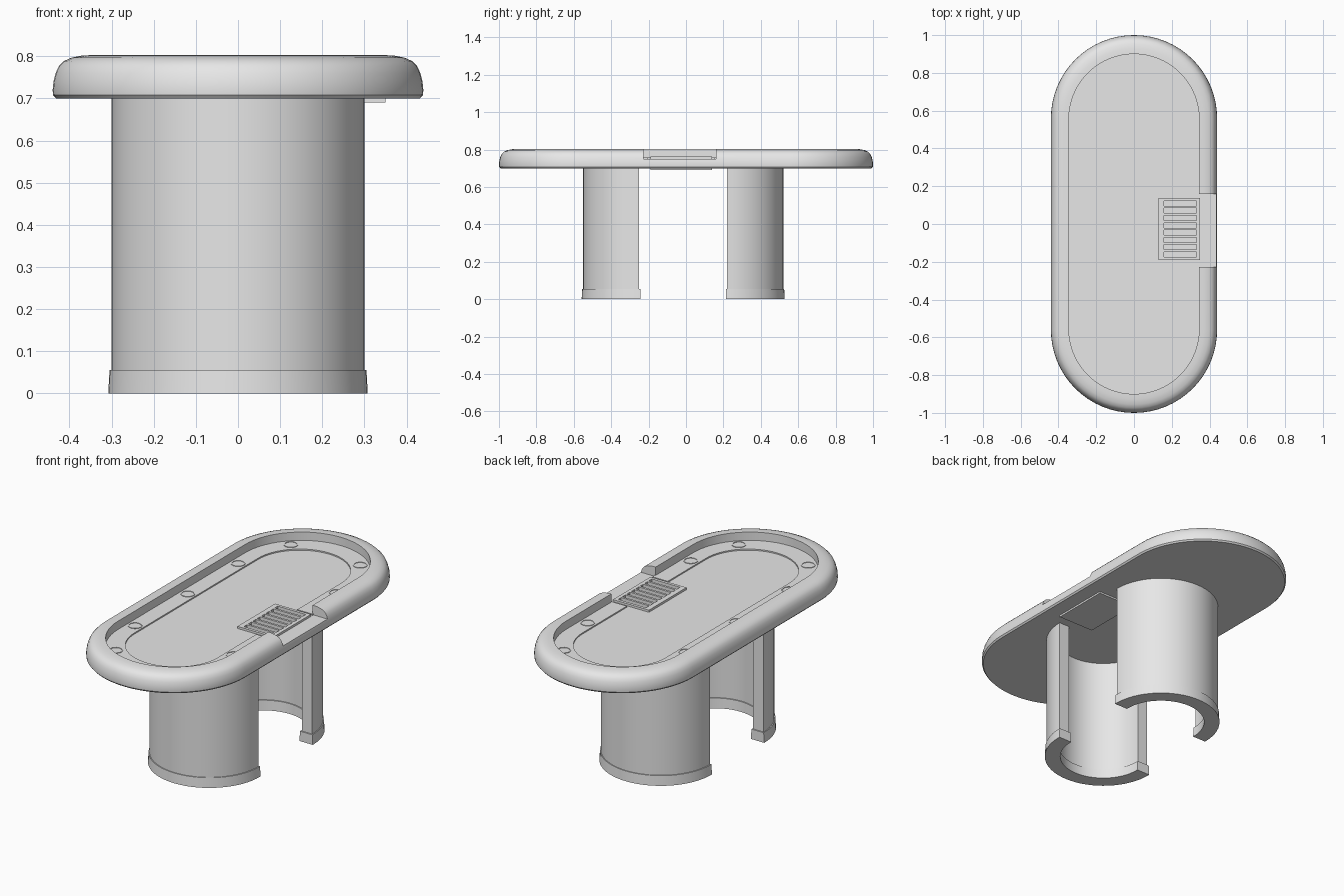
import bpy, bmesh, math
from mathutils import Matrix

if "Cube" in bpy.data.objects:
    bpy.data.objects.remove(bpy.data.objects["Cube"])

grey = bpy.data.materials.new("light_grey")
grey.use_nodes = True
grey.diffuse_color = (0.8, 0.8, 0.8, 1)
grey.node_tree.nodes["Principled BSDF"].inputs["Base Color"].default_value = (0.8, 0.8, 0.8, 1)


def finish(bm, name, smooth=True):
    bmesh.ops.recalc_face_normals(bm, faces=bm.faces)
    mesh = bpy.data.meshes.new(name)
    bm.to_mesh(mesh)
    bm.free()
    mesh.materials.append(grey)
    obj = bpy.data.objects.new(name, mesh)
    bpy.context.collection.objects.link(obj)
    if smooth:
        shade(obj)
    return obj


def activate(obj):
    bpy.ops.object.select_all(action='DESELECT')
    obj.select_set(True)
    bpy.context.view_layer.objects.active = obj


def shade(obj):
    activate(obj)
    bpy.ops.object.shade_smooth_by_angle(angle=math.radians(35))


def add_box(bm, x0, x1, y0, y1, z0, z1):
    m = Matrix.Translation(((x0 + x1) / 2, (y0 + y1) / 2, (z0 + z1) / 2))
    bmesh.ops.create_cube(bm, size=1, matrix=m @ Matrix.Diagonal((x1 - x0, y1 - y0, z1 - z0, 1)))


def box(name, *bounds):
    bm = bmesh.new()
    add_box(bm, *bounds)
    return finish(bm, name, False)


def cut(obj, *bounds):
    """Subtract a box from an object."""
    cutter = box("cutter", *bounds)
    cutter.hide_render = True
    mod = obj.modifiers.new("cut", 'BOOLEAN')
    mod.operation, mod.solver, mod.object = 'DIFFERENCE', 'EXACT', cutter
    activate(obj)
    bpy.ops.object.modifier_apply(modifier=mod.name)
    bpy.data.objects.remove(cutter)
    shade(obj)


def stadium(bm, r, c, z, n=32):
    """Loop of two half circles of radius r centred at y = +c and -c."""
    pts = []
    for side in (1, -1):
        for i in range(n + 1):
            a = math.pi * i / n
            pts.append(bm.verts.new((side * r * math.cos(a), side * (c + r * math.sin(a)), z)))
    return pts


def bridge(bm, a, b):
    for i in range(len(a)):
        j = (i + 1) % len(a)
        bm.faces.new((a[i], a[j], b[j], b[i]))


def oval_ring(name, profile):
    """Sweep a closed profile of (radius, centre, z) around the oval."""
    bm = bmesh.new()
    loops = [stadium(bm, *p) for p in profile]
    for a, b in zip(loops, loops[1:] + loops[:1]):
        bridge(bm, a, b)
    return finish(bm, name)


def oval_disc(name, r, c, z0, z1):
    bm = bmesh.new()
    low, high = stadium(bm, r, c, z0), stadium(bm, r, c, z1)
    bridge(bm, low, high)
    bm.faces.new(low)
    bm.faces.new(high)
    return finish(bm, name)


def half_shell(name, yc, direction, r_in, r_out, z0, z1, lap=0, taper=0, n=32):
    """Half tube open towards the table centre; lap extends its two ends."""
    bm = bmesh.new()
    sections = []
    for i in range(-1, n + 2):
        a = math.pi * min(max(i, 0), n) / n
        off = -lap if i in (-1, n + 1) else 0
        if lap == 0 and i in (-1, n + 1):
            continue
        sections.append([bm.verts.new((r * math.cos(a), yc + direction * (r * math.sin(a) + off), z))
                         for r, z in ((r_out, z0), (r_out - taper, z1), (r_in + taper, z1), (r_in, z0))])
    for a, b in zip(sections, sections[1:]):
        bridge(bm, a, b)
    bm.faces.new(sections[0])
    bm.faces.new(sections[-1])
    return finish(bm, name)


# Padded rail with the dealer gap on the +x side
GAP = (-0.228, 0.16)
rail = oval_ring("padded_rail", [
    (0.345, 0.555, 0.70), (0.432, 0.56, 0.70), (0.439, 0.56, 0.708), (0.44, 0.56, 0.72),
    (0.438, 0.56, 0.74), (0.433, 0.56, 0.76), (0.425, 0.56, 0.777), (0.413, 0.56, 0.789),
    (0.395, 0.56, 0.797), (0.37, 0.558, 0.802), (0.345, 0.555, 0.803)])
cut(rail, 0.2, 0.6, *GAP, 0.75, 0.9)

# Racetrack between rail and playing surface
track = oval_ring("racetrack", [
    (0.255, 0.54, 0.71), (0.35, 0.555, 0.71), (0.35, 0.555, 0.757), (0.255, 0.54, 0.757)])
cut(track, 0.2, 0.6, -0.205, 0.153, 0.75, 0.9)

# Playing surface and table body
surface = oval_disc("playing_surface", 0.36, 0.555, 0.70, 0.75)

# Chip tray, set into the surface, with eight slots
TRAY = (0.13, 0.35, -0.19, 0.138)
for part in (surface, track, rail):
    cut(part, *TRAY, 0.6, 0.9)
bm = bmesh.new()
x0, x1, y0, y1 = TRAY
add_box(bm, x0, x1, y0, y1, 0.69, 0.74)
add_box(bm, x0, x0 + 0.028, y0, y1, 0.74, 0.762)
add_box(bm, x1 - 0.02, x1, y0, y1, 0.74, 0.762)
pitch = 0.0385
for i in range(9):
    y = (y0 + y1) / 2 + (i - 4) * pitch
    low = y0 if i == 0 else y - 0.006
    high = y1 if i == 8 else y + 0.006
    add_box(bm, x0 + 0.028, x1 - 0.02, low, high, 0.74, 0.762)
finish(bm, "chip_tray", False)


# Cup rims on the racetrack
def cup_rim(name, x, y, n=24):
    bm = bmesh.new()
    loops = []
    for r, z in ((0.036, 0.752), (0.036, 0.76), (0.031, 0.76), (0.031, 0.752)):
        loops.append([bm.verts.new((x + r * math.cos(2 * math.pi * i / n),
                                    y + r * math.sin(2 * math.pi * i / n), z)) for i in range(n)])
    for a, b in zip(loops, loops[1:] + loops[:1]):
        bridge(bm, a, b)
    finish(bm, name)


for side, label in ((1, "left"), (-1, "right")):
    for k, (x, y) in enumerate(((0.3, 0.43), (0.3, -0.47), (0.212, 0.765), (0.212, -0.765))):
        cup_rim(f"cup_rim_{label}_{k + 1}", side * x, y)
cup_rim("cup_rim_right_middle", -0.3, -0.01)

# Curved pedestal legs with foot trims
for label, yc, direction in (("front", -0.25, -1), ("back", 0.22, 1)):
    half_shell(f"{label}_leg", yc, direction, 0.236, 0.30, 0.0, 0.71)
    half_shell(f"{label}_foot_trim", yc, direction, 0.227, 0.308, 0.0, 0.055, lap=0.007, taper=0.003)
